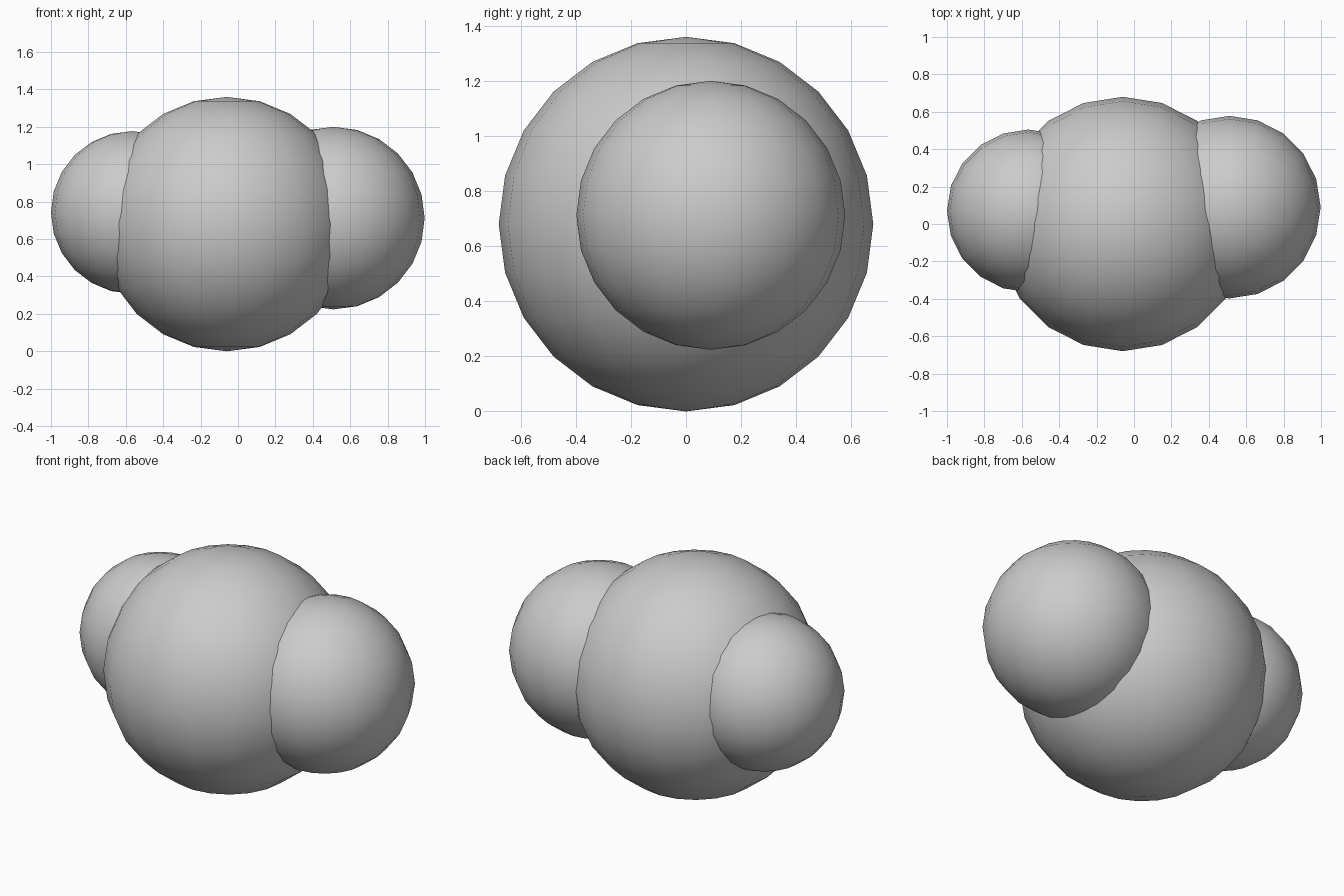
import bpy

if "Cube" in bpy.data.objects:
    bpy.data.objects.remove(bpy.data.objects["Cube"])


def ball(name, center, radius):
    """Low-poly globe with smooth shading."""
    bpy.ops.mesh.primitive_uv_sphere_add(segments=20, ring_count=12,
                                         radius=radius, location=center)
    obj = bpy.context.object
    obj.name = name
    bpy.ops.object.shade_smooth()
    return obj


# Large central ball resting on the ground
ball("center_ball", (-0.06, 0.0, 0.68), 0.68)

# Two smaller balls sunk into its sides
ball("right_ball", (0.51, 0.09, 0.712), 0.488)
ball("left_ball", (-0.565, 0.07, 0.742), 0.435)
